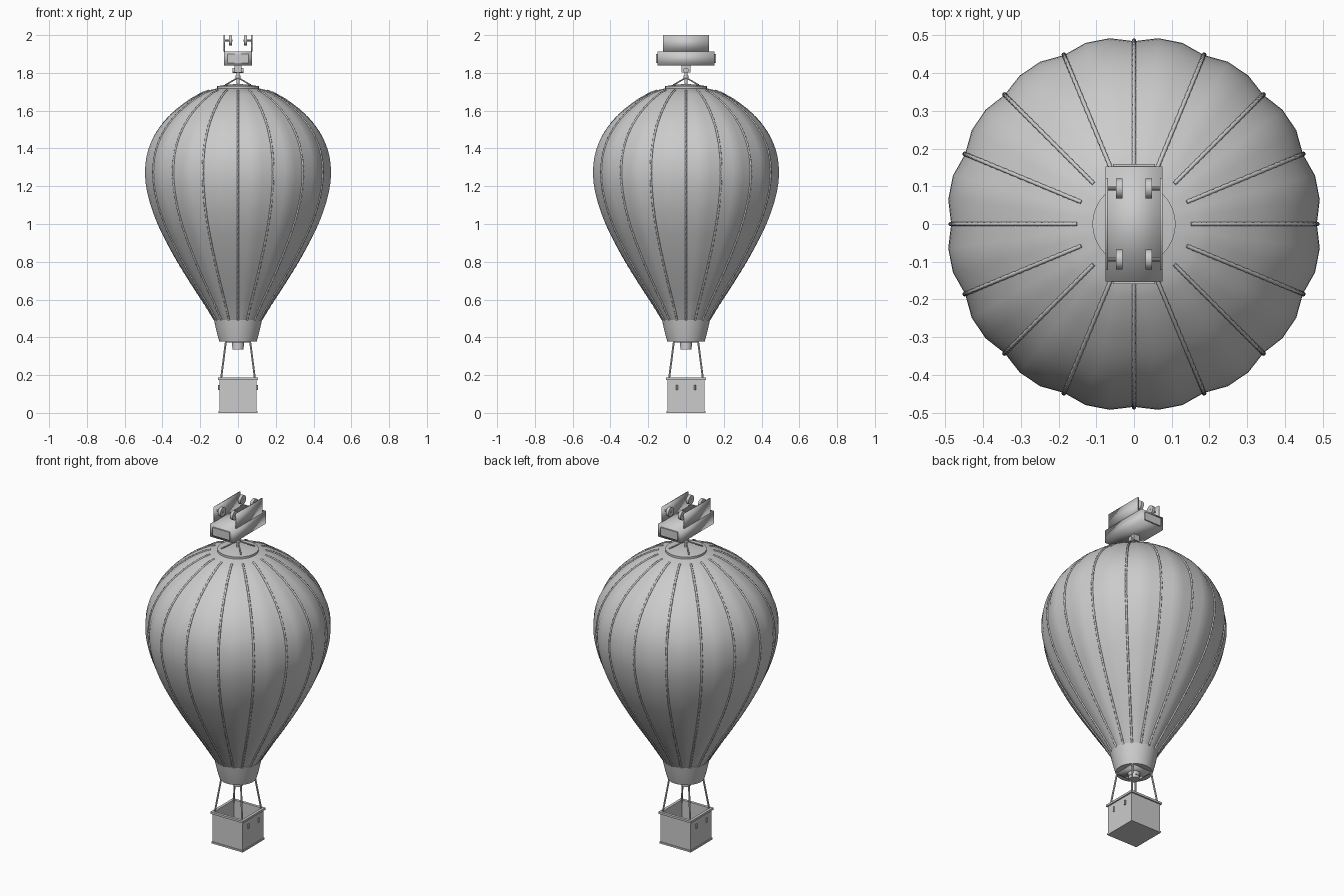
import bpy, bmesh
from math import sin, cos, pi, radians, sqrt
from mathutils import Vector

cube = bpy.data.objects.get("Cube")
if cube:
    bpy.data.objects.remove(cube, do_unlink=True)

grey = bpy.data.materials.new("plain grey")
grey.use_nodes = True
COLOR = (0.6, 0.6, 0.6, 1)
grey.diffuse_color = COLOR
grey.node_tree.nodes["Principled BSDF"].inputs["Base Color"].default_value = COLOR


def finish(name, bm, angle=35):
    """Turn a bmesh into a named, shaded object."""
    bmesh.ops.recalc_face_normals(bm, faces=bm.faces)
    me = bpy.data.meshes.new(name)
    bm.to_mesh(me)
    bm.free()
    ob = bpy.data.objects.new(name, me)
    bpy.context.collection.objects.link(ob)
    me.materials.append(grey)
    bpy.ops.object.select_all(action='DESELECT')
    ob.select_set(True)
    bpy.context.view_layer.objects.active = ob
    bpy.ops.object.shade_smooth_by_angle(angle=radians(angle))
    return ob


def box(name, center, size, angle=35):
    bm = bmesh.new()
    bmesh.ops.create_cube(bm, size=1)
    for v in bm.verts:
        v.co = Vector(a * b for a, b in zip(v.co, size)) + Vector(center)
    return finish(name, bm, angle)


def rod(name, a, b, radius, sides=10):
    a, b = Vector(a), Vector(b)
    bm = bmesh.new()
    bmesh.ops.create_cone(bm, cap_ends=True, segments=sides, radius1=radius,
                          radius2=radius, depth=(b - a).length)
    turn = (b - a).to_track_quat('Z', 'Y')
    for v in bm.verts:
        v.co = turn @ v.co + (a + b) / 2
    return finish(name, bm)


def lathe(name, profile, count=48, bulge=lambda i: 1, phase=0, angle=35):
    """Spin (radius, height) points; a zero radius becomes a pole."""
    bm = bmesh.new()
    rings = []
    for r, z in profile:
        if r == 0:
            rings.append([bm.verts.new((0, 0, z))] * count)
        else:
            rings.append([bm.verts.new((r * bulge(i) * cos(2 * pi * i / count + phase),
                                        r * bulge(i) * sin(2 * pi * i / count + phase), z))
                          for i in range(count)])
    for lo, hi in zip(rings, rings[1:]):
        for i in range(count):
            j = (i + 1) % count
            bm.faces.new(list(dict.fromkeys((lo[i], lo[j], hi[j], hi[i]))))
    return finish(name, bm, angle)


def smooth_path(points, steps):
    """Catmull-Rom samples through 2D points."""
    p = [Vector(q) for q in points]
    p = [2 * p[0] - p[1]] + p + [2 * p[-1] - p[-2]]
    out = []
    for a, b, c, d in zip(p, p[1:], p[2:], p[3:]):
        for k in range(steps):
            t = k / steps
            out.append((2 * b + (c - a) * t + (2 * a - 5 * b + 4 * c - d) * t * t
                        + (3 * b - a - 3 * c + d) * t ** 3) / 2)
    return out + [p[-2]]


# Envelope: sixteen gores, each three facets wide and puffed between the seams
outline = [(.115, .48), (.176, .58), (.241, .68), (.309, .79), (.37, .9), (.423, 1.01),
           (.464, 1.13), (.484, 1.25), (.474, 1.37), (.432, 1.475), (.364, 1.565),
           (.276, 1.64), (.2, 1.687), (.15, 1.707), (.1, 1.72)]
lathe("envelope", smooth_path(outline, 4) + [(0, 1.722)],
      bulge=lambda i: 1 if i % 3 == 0 else 1.025)

# Twisted seam ropes, from the skirt to just short of the crown
seam_points = smooth_path(outline[:-1], 12)
for n in range(16):
    turn = 2 * pi * n / 16
    curve = bpy.data.curves.new("seam_rope", 'CURVE')
    curve.dimensions = '3D'
    curve.bevel_depth = .006
    curve.bevel_resolution = 0
    curve.use_fill_caps = True
    line = curve.splines.new('POLY')
    line.points.add(len(seam_points) - 1)
    for k, (pt, (r, z)) in enumerate(zip(line.points, seam_points)):
        pt.co = ((r + .001) * cos(turn), (r + .001) * sin(turn), z, 1)
        pt.tilt = .5 * k
    curve.materials.append(grey)
    bpy.context.collection.objects.link(bpy.data.objects.new("seam_rope", curve))

# Crown plate with four braces, a post and a hinge
lathe("crown_plate", [(0, 1.718), (.11, 1.718), (.11, 1.73), (.06, 1.737), (0, 1.742)])
for sx in (-1, 1):
    for sy in (-1, 1):
        rod("crown_brace", (sx * .065, sy * .065, 1.737), (0, 0, 1.775), .004)
rod("crown_post", (0, 0, 1.73), (0, 0, 1.85), .009, 16)
rod("post_collar", (0, 0, 1.772), (0, 0, 1.785), .014, 16)
rod("hinge_pin", (-.028, 0, 1.813), (.028, 0, 1.813), .014, 16)
box("hinge_block", (0, 0, 1.821), (.036, .046, .036))

# Upturned cart on top
box("cart_body", (0, 0, 1.876), (.15, .304, .076), 180)
for s in (-1, 1):
    box("cart_end_plate", (0, s * .155, 1.876), (.11, .008, .048))
    box("cart_side_plate", (s * .0725, 0, 1.957), (.007, .244, .086), 180)
    for t in (-1, 1):
        y = t * .094
        rod("cart_axle", (s * .03, y, 1.972), (s * .07, y, 1.972), .005)
        rod("cart_wheel", (s * .031, y, 1.972), (s * .048, y, 1.972), .026, 24)

# Skirt, burner frame and burner
lathe("skirt", [(0, .382), (.099, .378), (.107, .405), (.118, .45), (.127, .492),
                (.112, .492), (0, .49)])
box("burner_frame", (0, 0, .377), (.13, .13, .008), 180)
rod("burner_collar", (0, 0, .352), (0, 0, .38), .032, 24)
rod("burner", (0, 0, .335), (0, 0, .36), .029, 24)

# Basket: hollow square tub with rim, base band, suspension ropes and side hooks
tub = [(0, 0), (.102, 0), (.102, .01), (.098, .01), (.098, .175), (.106, .175),
       (.106, .187), (.09, .187), (.09, .014), (0, .014)]
lathe("basket", [(r * sqrt(2), z) for r, z in tub], count=4, phase=pi / 4, angle=89)
for s in (-1, 1):
    for t in (-1, 1):
        rod("suspension_rope", (s * .091, t * .091, .17), (s * .064, t * .064, .38), .005)
        rod("basket_hook", (s * .102, t * .047, .122), (s * .102, t * .047, .148), .005)
